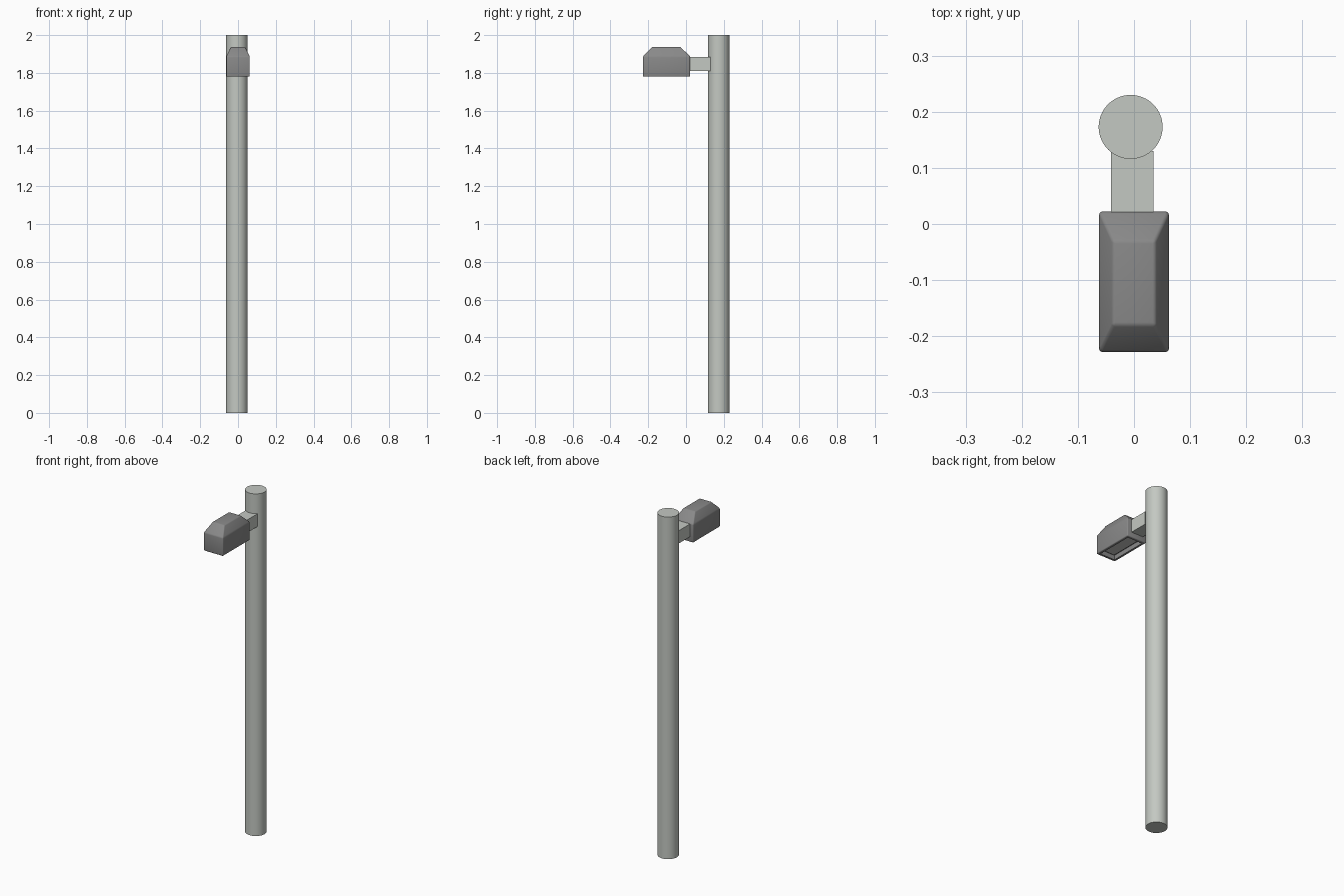
import bpy, bmesh
from mathutils import Matrix, Vector

if "Cube" in bpy.data.objects:
    bpy.data.objects.remove(bpy.data.objects["Cube"])


def material(name, rgb):
    m = bpy.data.materials.new(name)
    m.use_nodes = True
    m.diffuse_color = (*rgb, 1)
    m.node_tree.nodes["Principled BSDF"].inputs["Base Color"].default_value = (*rgb, 1)
    return m


galvanised = material("galvanised grey", (0.55, 0.58, 0.54))
housing = material("dark housing grey", (0.25, 0.25, 0.25))
glass = material("pale lamp glass", (0.55, 0.55, 0.53))


def finish(name, bm, *mats):
    mesh = bpy.data.meshes.new(name)
    bmesh.ops.recalc_face_normals(bm, faces=bm.faces)
    bm.to_mesh(mesh)
    bm.free()
    for m in mats:
        mesh.materials.append(m)
    ob = bpy.data.objects.new(name, mesh)
    bpy.context.collection.objects.link(ob)
    return ob


def smooth(ob, angle):
    bpy.ops.object.select_all(action='DESELECT')
    ob.select_set(True)
    bpy.context.view_layer.objects.active = ob
    bpy.ops.object.shade_smooth_by_angle(angle=angle)


def box(bm, lo, hi):
    lo, hi = Vector(lo), Vector(hi)
    return bmesh.ops.create_cube(bm, size=1, matrix=Matrix.Translation((lo + hi) / 2)
                                 @ Matrix.Diagonal((*(hi - lo), 1)))["verts"]


# Round pole
bm = bmesh.new()
bmesh.ops.create_cone(bm, cap_ends=True, segments=64, radius1=0.057, radius2=0.057,
                      depth=2, matrix=Matrix.Translation((-0.006, 0.173, 1)))
smooth(finish("pole", bm, galvanised), 0.6)

# Square arm from the pole to the lamp head
bm = bmesh.new()
box(bm, (-0.041, 0.015, 1.81), (0.035, 0.13, 1.885))
finish("arm", bm, galvanised)

# Lamp housing: box with a sloped hipped top and a recessed underside
bm = bmesh.new()
box(bm, (-0.062, -0.228, 1.78), (0.062, 0.022, 1.887))
bm.normal_update()
top = max(bm.faces, key=lambda f: f.normal.z)
roof = bmesh.ops.extrude_discrete_faces(bm, faces=[top])["faces"][0]
for v in roof.verts:
    v.co = (0.038 if v.co.x > 0 else -0.038, -0.03 if v.co.y > -0.1 else -0.18, 1.937)
bmesh.ops.remove_doubles(bm, verts=bm.verts, dist=0.0001)
bm.normal_update()
bmesh.ops.bevel(bm, geom=list(bm.edges), offset=0.005, segments=3,
                profile=0.5, affect='EDGES')
bm.normal_update()
under = max((f for f in bm.faces if f.normal.z < -0.99), key=lambda f: f.calc_area())
bmesh.ops.inset_individual(bm, faces=[under], thickness=0.014)
bmesh.ops.inset_individual(bm, faces=[under], thickness=0.002, depth=-0.025)
smooth(finish("lamp_housing", bm, housing), 0.6)

# Lamp glass inside the recess
bm = bmesh.new()
box(bm, (-0.034, -0.2, 1.797), (0.034, -0.006, 1.806))
finish("lamp_glass", bm, glass)
